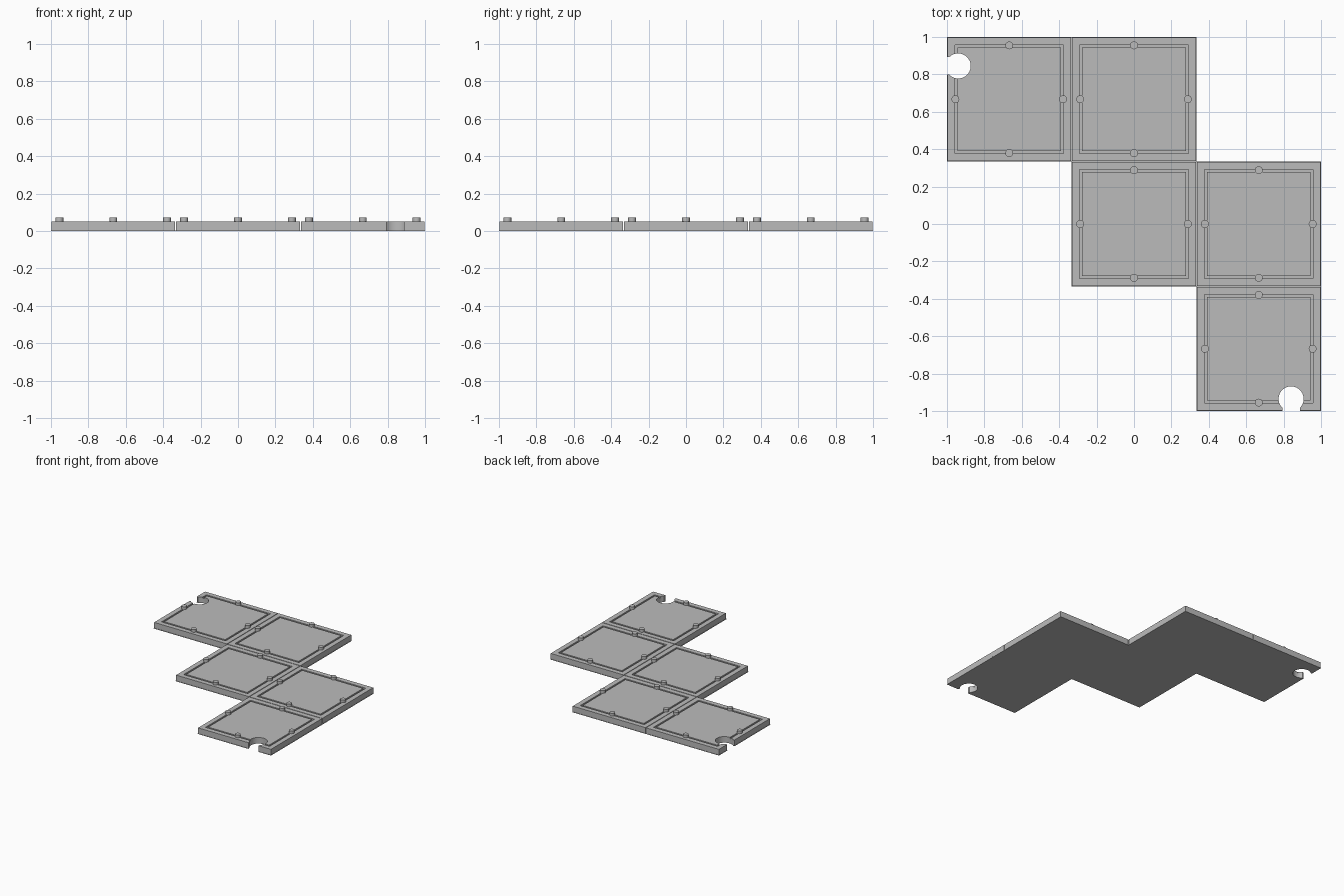
import bpy, bmesh, math
from mathutils import Matrix, Vector

if "Cube" in bpy.data.objects:
    bpy.data.objects.remove(bpy.data.objects["Cube"])

PITCH, HALF, TOP, SHEET = 0.667, 0.331, 0.05, 0.004

grey = bpy.data.materials.new("light_grey")
grey.use_nodes = True
colour = (0.5, 0.5, 0.5, 1)
grey.diffuse_color = colour
grey.node_tree.nodes["Principled BSDF"].inputs["Base Color"].default_value = colour


def make(name, bm):
    bmesh.ops.recalc_face_normals(bm, faces=bm.faces)
    mesh = bpy.data.meshes.new(name)
    bm.to_mesh(mesh)
    bm.free()
    mesh.materials.append(grey)
    obj = bpy.data.objects.new(name, mesh)
    bpy.context.collection.objects.link(obj)
    return obj


def prism(name, points, z0, z1):
    bm = bmesh.new()
    face = bm.faces.new([bm.verts.new((x, y, z0)) for x, y in points])
    new = bmesh.ops.extrude_face_region(bm, geom=[face])["geom"]
    bmesh.ops.translate(bm, vec=(0, 0, z1 - z0),
                        verts=[v for v in new if isinstance(v, bmesh.types.BMVert)])
    return make(name, bm)


def smooth(obj):
    bpy.ops.object.select_all(action="DESELECT")
    obj.select_set(True)
    bpy.context.view_layer.objects.active = obj
    bpy.ops.object.shade_smooth_by_angle(angle=math.radians(35))


def make_tile(name, cx, cy):
    bm = bmesh.new()
    bmesh.ops.create_cube(bm, size=1, matrix=Matrix.Translation((cx, cy, (SHEET + TOP) / 2))
                          @ Matrix.Diagonal((2 * HALF, 2 * HALF, TOP - SHEET, 1)))
    bm.normal_update()
    top = [f for f in bm.faces if f.normal.z > 0.9]
    # Border, then a shallow groove framing the panel
    for width, depth in ((0.04, 0), (0.0005, -0.01), (0.013, 0), (0.0005, 0.01)):
        bmesh.ops.inset_region(bm, faces=top, thickness=width, depth=depth,
                               use_even_offset=True)
    return make(name, bm)


def make_pegs(name, cx, cy):
    bm = bmesh.new()
    for k in range(4):
        a = k * math.pi / 2
        pos = Vector((cx + 0.288 * math.cos(a), cy + 0.288 * math.sin(a), 0.055))
        bmesh.ops.create_cone(bm, cap_ends=True, segments=24, radius1=0.021,
                              radius2=0.021, depth=0.034, matrix=Matrix.Translation(pos))
    smooth(make(name, bm))


def cut_keyhole(obj, centre, outward):
    # Round hole with a straight neck running out through the edge
    out, side = Vector(outward), Vector((-outward[1], outward[0]))
    radius, neck = 0.067, 0.047
    start = math.asin(neck / radius)
    points = [Vector(centre) + out * 0.15 - side * neck, Vector(centre) + out * 0.15 + side * neck]
    for i in range(33):
        a = start + (2 * math.pi - 2 * start) * i / 32
        points.append(Vector(centre) + out * radius * math.cos(a) + side * radius * math.sin(a))
    cutter = prism("keyhole_cutter", points, -0.1, 0.2)
    cutter.hide_render = True
    mod = obj.modifiers.new("keyhole", "BOOLEAN")
    mod.operation, mod.solver, mod.object = "DIFFERENCE", "EXACT", cutter
    bpy.context.view_layer.objects.active = obj
    bpy.ops.object.modifier_apply(modifier=mod.name)
    bpy.data.objects.remove(cutter)


# Thin sheet joining all the tiles underneath
outline = [(-3, 3), (1, 3), (1, 1), (3, 1), (3, -3), (1, -3), (1, -1), (-1, -1), (-1, 1), (-3, 1)]
sheet = prism("backing_sheet", [(x / 3, y / 3) for x, y in outline], 0, SHEET)

# Staircase of five square tiles with four pegs each
tiles = []
for n, (i, j) in enumerate([(-1, 1), (0, 1), (0, 0), (1, 0), (1, -1)], 1):
    tiles.append(make_tile(f"tile_{n}", i * PITCH, j * PITCH))
    make_pegs(f"tile_pegs_{n}", i * PITCH, j * PITCH)

# Keyhole notches in the end tiles
for tile, centre, outward in ((tiles[0], (-0.94, 0.845), (-1, 0)),
                              (tiles[-1], (0.84, -0.935), (0, -1))):
    for part in (tile, sheet):
        cut_keyhole(part, centre, outward)
    smooth(tile)
